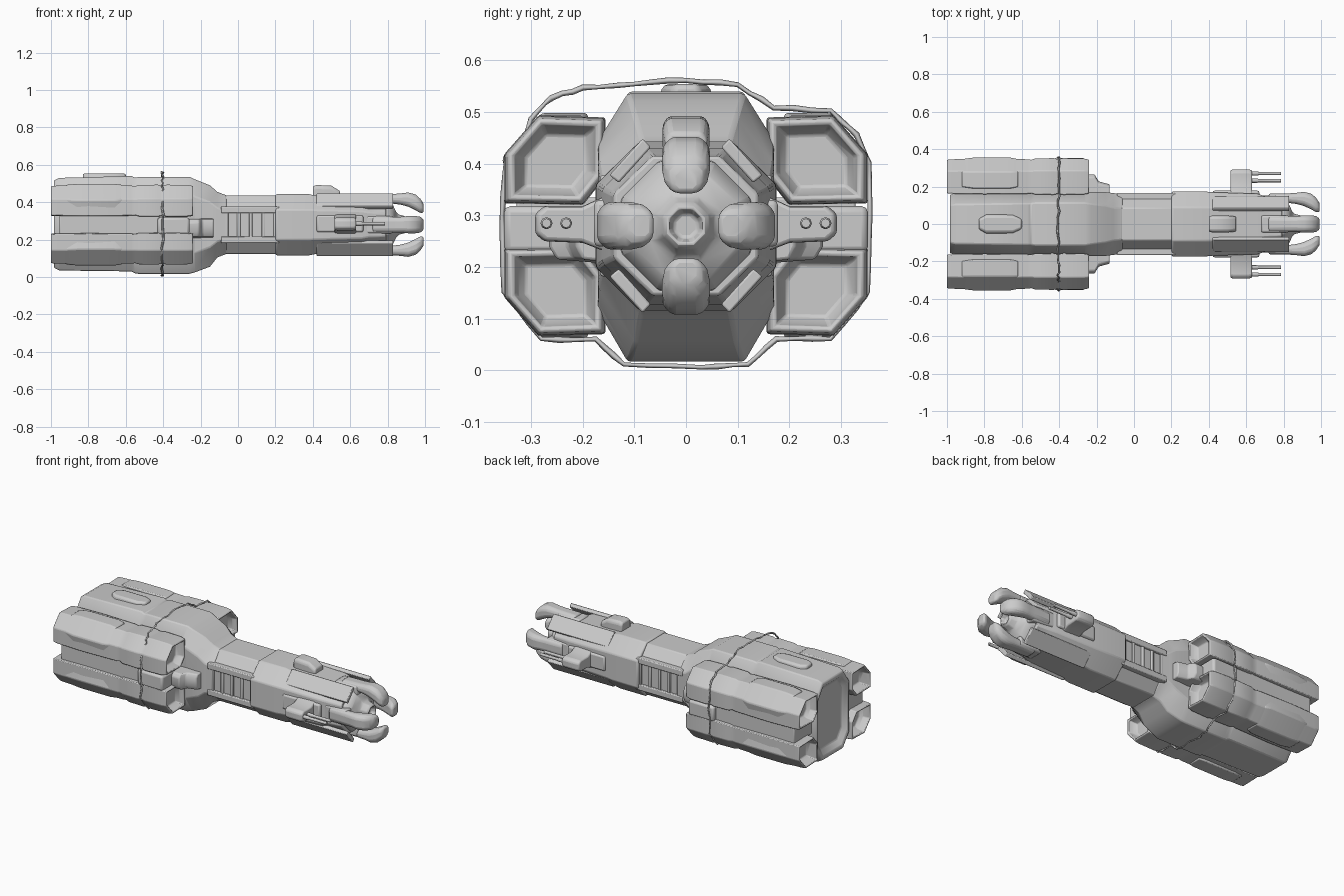
import bpy, bmesh, math, random

random.seed(4)
CZ = 0.28          # height of the ship's long axis


def finish(name, bm, bevel=0.006):
    bmesh.ops.recalc_face_normals(bm, faces=bm.faces)
    me = bpy.data.meshes.new(name)
    bm.to_mesh(me)
    bm.free()
    ob = bpy.data.objects.new(name, me)
    bpy.context.collection.objects.link(ob)
    if bevel:
        m = ob.modifiers.new("bevel", 'BEVEL')
        m.width, m.segments, m.limit_method = bevel, 2, 'ANGLE'
        m.angle_limit = math.radians(35)
    bpy.ops.object.select_all(action='DESELECT')
    ob.select_set(True)
    bpy.context.view_layer.objects.active = ob
    bpy.ops.object.shade_smooth_by_angle(angle=math.radians(35))
    return ob


def loft(name, sections, bevel=0.006):
    """Skin a list of (x, [(y, z), ...]) outlines and cap both ends."""
    bm = bmesh.new()
    rings = [[bm.verts.new((x, y, z)) for y, z in prof] for x, prof in sections]
    for a, b in zip(rings, rings[1:]):
        for i in range(len(a)):
            j = (i + 1) % len(a)
            bm.faces.new((a[i], a[j], b[j], b[i]))
    bm.faces.new(rings[0])
    bm.faces.new(rings[-1])
    return finish(name, bm, bevel)


def octo(hy, top, bot, flat_y, side):
    """Octagon: half width, top/bottom z, half width of top flat, half height of side flat."""
    return [(flat_y, top), (hy, CZ + side), (hy, CZ - side), (flat_y, bot),
            (-flat_y, bot), (-hy, CZ - side), (-hy, CZ + side), (-flat_y, top)]


def scaled(prof, s):
    cy = sum(p[0] for p in prof) / len(prof)
    cz = sum(p[1] for p in prof) / len(prof)
    return [(cy + (y - cy) * s, cz + (z - cz) * s) for y, z in prof]


def flip(prof, sy, sz):
    return [(y * sy, CZ + (z - CZ) * sz) for y, z in prof]


def box(name, x0, x1, y0, y1, z0, z1, bevel=0.005):
    p = [(y0, z0), (y1, z0), (y1, z1), (y0, z1)]
    return loft(name, [(x0, p), (x1, p)], bevel)


def tube(name, pts, depth, cyclic=False, res=2):
    """Poly curve through (x, y, z, radius) points."""
    cu = bpy.data.curves.new(name, 'CURVE')
    cu.dimensions, cu.bevel_depth, cu.bevel_resolution = '3D', depth, res
    cu.use_fill_caps = True
    sp = cu.splines.new('POLY')
    sp.points.add(len(pts) - 1)
    for p, (x, y, z, r) in zip(sp.points, pts):
        p.co, p.radius = (x, y, z, 1), r
    sp.use_cyclic_u = cyclic
    ob = bpy.data.objects.new(name, cu)
    bpy.context.collection.objects.link(ob)
    return ob


# Rear central hull, hollow at the stern and tapering into the neck
stern = octo(0.165, 0.53, 0.035, 0.105, 0.165)
mid = octo(0.17, 0.536, 0.017, 0.113, 0.165)
loft("rear_hull", [
    (-0.955, scaled(stern, 0.72)), (-0.985, scaled(stern, 0.86)), (-0.985, scaled(stern, 0.94)),
    (-0.955, stern), (-0.57, octo(0.17, 0.54, 0.03, 0.11, 0.165)),
    (-0.55, octo(0.165, 0.53, 0.02, 0.11, 0.16)), (-0.53, mid), (-0.26, mid),
    (-0.23, octo(0.17, 0.522, 0.025, 0.108, 0.15)),
    (-0.15, octo(0.17, 0.49, 0.055, 0.098, 0.12)),
    (-0.11, octo(0.165, 0.455, 0.105, 0.088, 0.09)),
    (-0.06, octo(0.16, 0.436, 0.124, 0.083, 0.075))])
loft("top_hatch", [(x, [(-w, 0.52), (w, 0.52), (w * 0.8, 0.554), (-w * 0.8, 0.554)])
                   for x, w in ((-0.83, 0.03), (-0.79, 0.055), (-0.65, 0.055), (-0.6, 0.03))], 0.01)

# Four engine nacelles with open ends
nac = [(0.158, 0.488), (0.285, 0.492), (0.35, 0.418), (0.35, 0.325), (0.2, 0.322), (0.158, 0.375)]
for sy in (1, -1):
    for sz in (1, -1):
        p = flip(nac, sy, sz)
        back = scaled(p, 0.96)
        loft("engine_nacelle", [
            (-0.94, scaled(p, 0.6)), (-0.96, scaled(p, 0.76)), (-1.0, scaled(p, 0.82)),
            (-1.0, scaled(p, 0.93)), (-0.97, back), (-0.80, scaled(p, 0.99)), (-0.57, back),
            (-0.55, scaled(p, 0.93)), (-0.53, scaled(p, 1.0)), (-0.43, scaled(p, 1.02)),
            (-0.415, scaled(p, 0.98)), (-0.395, scaled(p, 0.98)), (-0.38, scaled(p, 1.02)),
            (-0.27, scaled(p, 1.0)), (-0.24, scaled(p, 0.94)), (-0.24, scaled(p, 0.82)),
            (-0.265, scaled(p, 0.75)), (-0.285, scaled(p, 0.6))])
        # Armour strip on the outer corner of each nacelle
        strip = flip([(0.19, 0.47), (0.19, 0.498), (0.28, 0.498), (0.356, 0.412), (0.345, 0.36),
                      (0.3, 0.42)], sy, sz)
        loft("nacelle_armour", [(-0.92, scaled(strip, 0.9)), (-0.86, strip),
                                (-0.66, strip), (-0.62, scaled(strip, 0.9))])

# Side fillers between the nacelles and the forward side pods
for s in (1, -1):
    box("side_filler", -0.955, -0.42, s * 0.14, s * 0.328, 0.225, 0.335)
    box("side_bracket", -0.43, -0.26, s * 0.14, s * 0.352, 0.228, 0.318, 0.012)
    pod = [(s * 0.13, 0.205), (s * 0.25, 0.215), (s * 0.265, 0.24), (s * 0.265, 0.29),
           (s * 0.25, 0.31), (s * 0.13, 0.315)]
    loft("side_pod", [(-0.28, pod), (-0.21, pod),
                      (-0.19, [(y * 0.86, z) for y, z in pod]),
                      (-0.13, [(y * 0.8, z) for y, z in pod])])

# Neck with ribbed side bays
neck = octo(0.152, 0.436, 0.124, 0.085, 0.075)
loft("neck", [(-0.1, neck), (0.22, neck)])
for s in (1, -1):
    for z in (0.2, 0.36):
        box("neck_rail", -0.09, 0.22, s * 0.12, s * 0.166, z - 0.018, z + 0.018)
    for i in range(5):
        x = -0.07 + i * 0.065
        box("neck_rib", x, x + 0.018, s * 0.13, s * 0.161, 0.2, 0.36, 0.004)

# Forward body ending in a dome with an octagonal muzzle
def disc(r):
    return [(r * math.cos(math.pi * (k + .5) / 4), CZ + r * math.sin(math.pi * (k + .5) / 4))
            for k in (1, 0, -1, -2, -3, -4, -5, -6)]

loft("forward_body", [
    (0.2, octo(0.165, 0.435, 0.125, 0.083, 0.075)), (0.205, octo(0.175, 0.443, 0.116, 0.09, 0.08)),
    (0.38, octo(0.174, 0.443, 0.116, 0.09, 0.08)), (0.41, octo(0.17, 0.436, 0.122, 0.088, 0.078)),
    (0.66, octo(0.162, 0.43, 0.128, 0.08, 0.072)), (0.70, octo(0.148, 0.42, 0.14, 0.07, 0.065)),
    (0.79, octo(0.14, 0.415, 0.145, 0.065, 0.062))])
loft("nose_dome", [(0.76, disc(0.14)), (0.80, disc(0.135)), (0.83, disc(0.11)), (0.845, disc(0.075)),
                   (0.86, disc(0.058)), (0.89, disc(0.05)), (0.905, disc(0.036)), (0.875, disc(0.026))])

# Diagonal armour plates at the four corners of the forward body
for sy in (1, -1):
    for sz in (1, -1):
        plate = flip([(0.068, 0.432), (0.084, 0.449), (0.148, 0.378), (0.13, 0.363)], sy, sz)
        loft("corner_plate", [(0.42, plate), (0.83, plate)], 0.004)

# Grasping claws with their roots, repeated around the axis
# (x, distance from axis, half width, half thickness)
claw = [(0.72, 0.136, 0.042, 0.026), (0.83, 0.138, 0.042, 0.026), (0.87, 0.137, 0.042, 0.03),
        (0.91, 0.134, 0.046, 0.038), (0.95, 0.119, 0.046, 0.042), (0.975, 0.1, 0.042, 0.038),
        (0.992, 0.088, 0.028, 0.024)]
for k in range(4):
    a = k * math.pi / 2
    secs = [(x, [(w * u, r + t * v) for u, v in ((1, .5), (.6, 1), (-.6, 1), (-1, .5),
                                                (-1, -.5), (-.6, -1), (.6, -1), (1, -.5))])
            for x, r, w, t in claw]
    root = box("claw_root", 0.68, 0.83, -0.046, 0.046, 0.09, 0.152, 0.01)
    for ob in (loft("claw", secs, 0.008), root):
        ob.location.z, ob.rotation_euler.x = CZ, a

# Dorsal block
loft("dorsal_block", [(x, [(-w, 0.42), (w, 0.42), (w, h - 0.015), (w * 0.75, h),
                           (-w * 0.75, h), (-w, h - 0.015)])
                      for x, w, h in ((0.40, 0.042, 0.485), (0.42, 0.045, 0.492),
                                      (0.50, 0.045, 0.488), (0.545, 0.04, 0.46))])

# Side gun turrets with twin barrels
for s in (1, -1):
    arm = [(s * y, z) for y, z in ((0.13, 0.22), (0.13, 0.35), (0.2, 0.318), (0.275, 0.318),
                                   (0.292, 0.303), (0.292, 0.265), (0.275, 0.25), (0.2, 0.247))]
    loft("turret_arm", [(0.515, scaled(arm, 0.92)), (0.53, arm), (0.615, arm), (0.632, scaled(arm, 0.92))])
    box("turret_base", 0.42, 0.67, s * 0.13, s * 0.178, 0.24, 0.33, 0.01)
    for y in (0.232, 0.27):
        tube("gun_barrel", [(0.6, s * y, 0.285, 1.3), (0.66, s * y, 0.285, 1.3),
                            (0.665, s * y, 0.285, 1), (0.785, s * y, 0.285, 1)], 0.009)

# Ragged cable wrapped around the nacelles
loop = [(0, .562), (.1, .552), (.17, .508), (.28, .502), (.33, .455), (.355, .4), (.356, .3),
        (.352, .15), (.28, .06), (.175, .058), (.12, .012), (.03, .006), (-.12, .012), (-.175, .058),
        (-.28, .06), (-.352, .15), (-.356, .3), (-.348, .4), (-.318, .43), (-.3, .485), (-.26, .528),
        (-.2, .545), (-.1, .553)]
pts = []
for (y0, z0), (y1, z1) in zip(loop, loop[1:] + loop[:1]):
    for t in (0, 0.34, 0.67):
        pts.append((-0.404 + random.uniform(-.006, .006), y0 + (y1 - y0) * t,
                    z0 + (z1 - z0) * t + random.uniform(-.001, .003), random.uniform(0.8, 1.3)))
tube("wrap_cable", pts, 0.005, cyclic=True, res=0)
